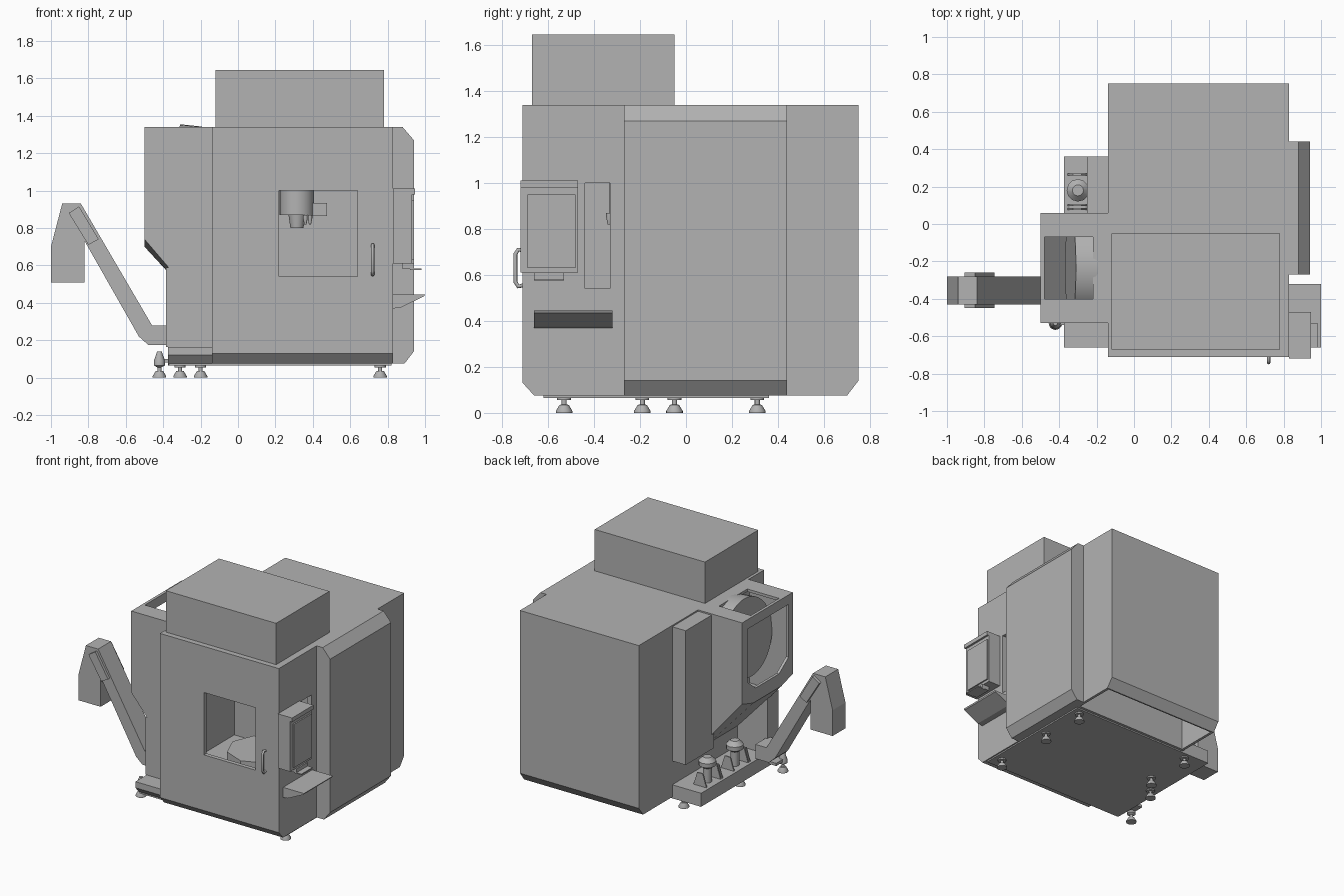
import bpy, bmesh, math
from mathutils import Matrix, Vector

if "Cube" in bpy.data.objects:
    bpy.data.objects.remove(bpy.data.objects["Cube"], do_unlink=True)

grey = bpy.data.materials.new("machine_grey")
grey.use_nodes = True
grey.diffuse_color = (0.45, 0.45, 0.45, 1)
grey.node_tree.nodes["Principled BSDF"].inputs["Base Color"].default_value = (0.45, 0.45, 0.45, 1)


def finish(name, bm, smooth=False):
    bmesh.ops.recalc_face_normals(bm, faces=bm.faces)
    mesh = bpy.data.meshes.new(name)
    bm.to_mesh(mesh)
    bm.free()
    mesh.materials.append(grey)
    ob = bpy.data.objects.new(name, mesh)
    bpy.context.collection.objects.link(ob)
    if smooth:
        select(ob)
        bpy.ops.object.shade_smooth_by_angle(angle=math.radians(35))
    return ob


def select(ob):
    bpy.ops.object.select_all(action='DESELECT')
    ob.select_set(True)
    bpy.context.view_layer.objects.active = ob


def loft(name, ring_a, ring_b):
    """Solid between two matching rings of 3D points."""
    bm = bmesh.new()
    a = [bm.verts.new(p) for p in ring_a]
    b = [bm.verts.new(p) for p in ring_b]
    bm.faces.new(a)
    bm.faces.new(b)
    n = len(a)
    for i in range(n):
        bm.faces.new((a[i], a[(i + 1) % n], b[(i + 1) % n], b[i]))
    return finish(name, bm)


def prism(name, axis, pts, lo, hi):
    """Extrude a 2D profile along an axis."""
    k = "xyz".index(axis)

    def ring(d):
        return [tuple(list(p[:k]) + [d] + list(p[k:])) for p in pts]
    return loft(name, ring(lo), ring(hi))


def box(name, x, y, z):
    return prism(name, 'z', [(x[0], y[0]), (x[1], y[0]), (x[1], y[1]), (x[0], y[1])], *z)


def lathe(name, centre, profile, sides=24, turn=None, smooth=True):
    """Stack of rings (radius, height) around a vertical axis."""
    bm = bmesh.new()
    rings = []
    for r, h in profile:
        rings.append([bm.verts.new((r * math.cos(2 * math.pi * i / sides),
                                    r * math.sin(2 * math.pi * i / sides), h)) for i in range(sides)])
    for a, b in zip(rings, rings[1:]):
        for i in range(sides):
            j = (i + 1) % sides
            bm.faces.new((a[i], a[j], b[j], b[i]))
    bm.faces.new(rings[0])
    bm.faces.new(rings[-1])
    if turn:
        bmesh.ops.transform(bm, matrix=turn, verts=bm.verts)
    bmesh.ops.translate(bm, vec=centre, verts=bm.verts)
    return finish(name, bm, smooth)


def cut(ob, *cutters):
    for c in cutters:
        mod = ob.modifiers.new("cut", 'BOOLEAN')
        mod.operation = 'DIFFERENCE'
        mod.solver = 'EXACT'
        mod.object = c
        select(ob)
        bpy.ops.object.modifier_apply(modifier=mod.name)
        bpy.data.objects.remove(c, do_unlink=True)


# Main enclosure with work chamber, front and side windows, open rear underside
body = prism("enclosure", 'x', [(-.71, 1.34), (-.71, .13), (-.66, .075), (.70, .075), (.75, .14), (.75, 1.34)], -.14, .83)
cut(body,
    box("chamber_cut", (-.03, .80), (-.68, 0), (.35, 1.25)),
    box("front_window_cut", (.22, .64), (-.8, -.6), (.54, 1.0)),
    box("side_window_cut", (.75, .9), (-.44, -.33), (.54, 1.0)),
    box("rear_cut", (-.12, .81), (.38, .69), (0, 1.2)))
box("bottom_plate", (-.37, .82), (-.62, .36), (.065, .08))
box("roof_cabinet", (-.12, .78), (-.67, -.05), (1.34, 1.645))
prism("side_cabinet", 'y', [(.83, .075), (.89, .075), (.94, .14), (.94, 1.27), (.88, 1.34), (.83, 1.34)], -.27, .44)
box("rear_left_duct", (-.25, -.14), (.03, .36), (.34, 1.33))

# Work table and spindle inside the chamber
lathe("work_table", (.35, -.25, 0), [(.22, .35), (.22, .44)], 8, smooth=False)
lathe("spindle", (.315, -.24, 0), [(.035, .80), (.045, .87), (.092, .87), (.092, 1.26)], 32)
box("spindle_sensor", (.38, .475), (-.28, -.2), (.865, .935))
for i, x in enumerate((.36, .385)):
    lathe(f"coolant_nozzle_{i}", (x, -.335, 0), [(.006, .82), (.012, .85), (.012, .87)], 12)

# Tool magazine: hopper shell with roof opening and left window
ys = (.06, -.07, -.40, -.53)
outer = [(-.5, .06, 1.34), *[(-.5, y, z) for y, z in zip(ys, (.74, .70, .70, .74))], (-.5, -.53, 1.34)]
inner = [(-.14, .06, 1.34), *[(-.14, y, z) for y, z in zip(ys, (.32, .31, .31, .32))], (-.14, -.53, 1.34)]
magazine = loft("magazine_housing", outer, inner)
cut(magazine,
    prism("hopper_cut", 'y', [(-.48, .77), (-.16, .40), (-.16, 1.32), (-.48, 1.32)], -.51, .04),
    box("roof_cut", (-.479, -.22), (-.40, -.07), (1.25, 1.4)),
    prism("window_cut", 'x', [(0, 1.27), (0, .88), (-.1, .80), (-.37, .80), (-.48, .88), (-.48, 1.27)], -.6, -.45))
lathe("tool_disc", (-.28, -.235, 1.07), [(.28, -.06), (.28, .06)], 40,
      Matrix.Rotation(math.radians(96), 4, 'Y'))

# Side base tray with pumps and brackets
prism("side_tray", 'x', [(-.66, .165), (-.66, .12), (-.61, .065), (.36, .065), (.36, .165)], -.375, -.14)
box("tray_column", (-.385, -.14), (-.53, -.40), (.165, .59))
for i, y in enumerate((.18, -.14)):
    lathe(f"pump_{i}", (-.30, y, 0), [(.03, .165), (.03, .27), (.06, .29), (.06, .32), (.03, .35)], 12)
    for j, dy in enumerate((-.1, -.08, .085)):
        prism(f"pump_bracket_{i}_{j}", 'y', [(-.355, .165), (-.25, .165), (-.28, .26), (-.325, .26)],
              y + dy - .005, y + dy + .005)

# Chip conveyor with chute and drive box
prism("chip_conveyor", 'y', [(-.37, .28), (-.46, .28), (-.84, .93), (-.94, .93), (-1, .70), (-1, .51),
                             (-.82, .51), (-.82, .73), (-.53, .22), (-.48, .175), (-.37, .175)], -.43, -.28)
prism("conveyor_drive", 'y', [(-.905, .88), (-.85, .915), (-.745, .74), (-.80, .71)], -.45, -.26)

# Control pendant and shelf
box("control_pendant", (.83, .93), (-.72, -.47), (.61, .98))
box("pendant_hood", (.83, .945), (-.72, -.47), (.98, 1.01))
box("pendant_screen", (.93, .94), (-.69, -.48), (.63, .95))
box("pendant_bracket", (.88, .94), (-.66, -.53), (.58, .61))
box("pendant_tray", (.92, .98), (-.66, -.53), (.575, .583))
prism("shelf", 'y', [(.83, .37), (.87, .375), (.995, .435), (1, .445), (.83, .445)], -.66, -.32)

# Door handle
curve = bpy.data.curves.new("door_handle", 'CURVE')
curve.dimensions = '3D'
curve.bevel_depth = .009
curve.bevel_resolution = 2
curve.use_fill_caps = True
spline = curve.splines.new('POLY')
path = [(-.705, .555), (-.73, .55), (-.742, .57), (-.742, .69), (-.73, .71), (-.705, .705)]
spline.points.add(len(path) - 1)
for p, (y, z) in zip(spline.points, path):
    p.co = (.72, y, z, 1)
curve.materials.append(grey)
bpy.context.collection.objects.link(bpy.data.objects.new("door_handle", curve))

# Levelling feet
feet = [(.76, -.53), (.76, -.05), (.76, .31), (-.2, .31), (-.2, -.05), (-.31, -.19)]
foot = [(.036, 0), (.036, .008), (.02, .035), (.011, .036), (.011, .055), (.03, .055), (.03, .068)]
for i, (x, y) in enumerate(feet):
    lathe(f"levelling_foot_{i}", (x, y, 0), foot, 20)
lathe("conveyor_foot", (-.42, -.53, 0), foot[:5] + [(.03, .065), (.03, .09), (.012, .14)], 20)
box("conveyor_foot_arm", (-.435, -.37), (-.54, -.43), (.08, .10))
